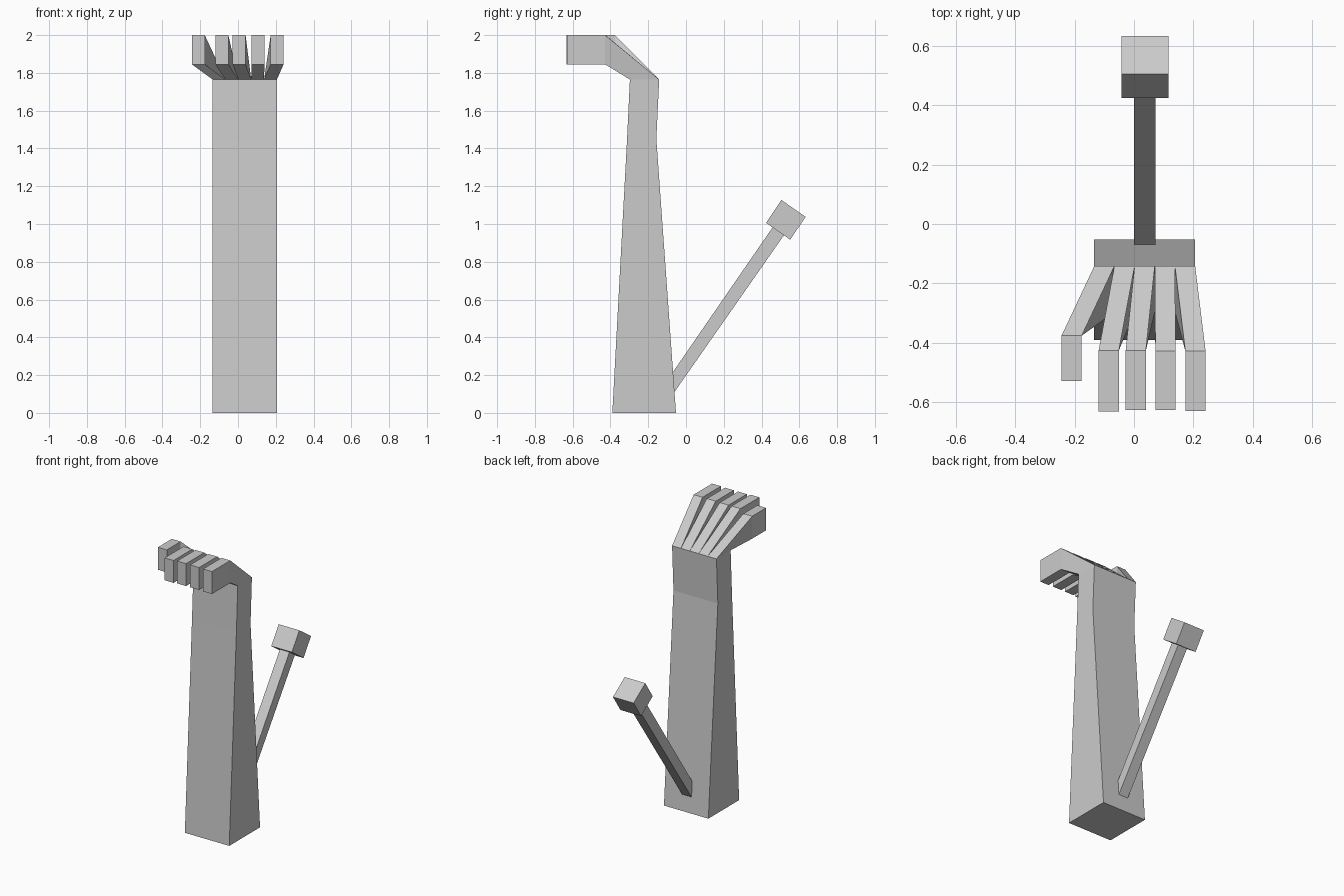
import bpy
import bmesh

if "Cube" in bpy.data.objects:
    bpy.data.objects.remove(bpy.data.objects["Cube"])


def loft(name, rings, cap_start=True, cap_end=True):
    """Join four-sided rings (x0, x1, upper (y, z), lower (y, z)) into a solid."""
    bm = bmesh.new()
    loops = []
    for x0, x1, a, b in rings:
        pts = [(x0, *a), (x1, *a), (x1, *b), (x0, *b)]
        loops.append([bm.verts.new(p) for p in pts])
    for r, s in zip(loops, loops[1:]):
        for i in range(4):
            j = (i + 1) % 4
            bm.faces.new((r[i], r[j], s[j], s[i]))
    if cap_start:
        bm.faces.new(loops[0][::-1])
    if cap_end:
        bm.faces.new(loops[-1])
    bmesh.ops.recalc_face_normals(bm, faces=bm.faces)
    # open meshes can recalc inward: the start cap or far side must face out
    if bm.calc_volume(signed=True) < 0:
        bmesh.ops.reverse_faces(bm, faces=bm.faces)
    mesh = bpy.data.meshes.new(name)
    bm.to_mesh(mesh)
    bm.free()
    obj = bpy.data.objects.new(name, mesh)
    bpy.context.collection.objects.link(obj)
    return obj


# Tapered forearm with a bend at the wrist
LEFT, RIGHT = -0.134, 0.206
BACK, FRONT, TOP = -0.142, -0.297, 1.765
loft("forearm", [
    (LEFT, RIGHT, (-0.053, 0), (-0.39, 0)),
    (LEFT, RIGHT, (-0.157, 1.45), (-0.312, 1.45)),
    (LEFT, RIGHT, (BACK, TOP), (FRONT, TOP)),
])

# Thumb and fingers: left edge, knuckle y, tip y
WIDTH = (RIGHT - LEFT) / 5
digits = [
    ("thumb", -0.244, -0.376, -0.528),
    ("index_finger", -0.119, -0.426, -0.632),
    ("middle_finger", -0.028, -0.426, -0.626),
    ("ring_finger", 0.072, -0.428, -0.626),
    ("little_finger", 0.173, -0.428, -0.629),
]
for i, (name, x, knuckle, tip) in enumerate(digits):
    base = LEFT + i * WIDTH
    loft(name, [
        (base, base + WIDTH, (BACK, TOP), (FRONT, TOP)),
        (x, x + WIDTH, (knuckle, 2.0), (knuckle, 1.845)),
        (x, x + WIDTH, (tip, 2.0), (tip, 1.845)),
    ], cap_start=False)

# Slanted lever rod meeting the back of the forearm
loft("lever_rod", [
    (0.0, 0.073, (-0.07, 0.215), (-0.063, 0.108)),
    (0.0, 0.073, (0.459, 0.983), (0.519, 0.941)),
])

# Square knob at the rod's end
loft("lever_knob", [
    (-0.042, 0.116, (0.424, 1.006), (0.552, 0.917)),
    (-0.042, 0.116, (0.505, 1.127), (0.633, 1.038)),
])
